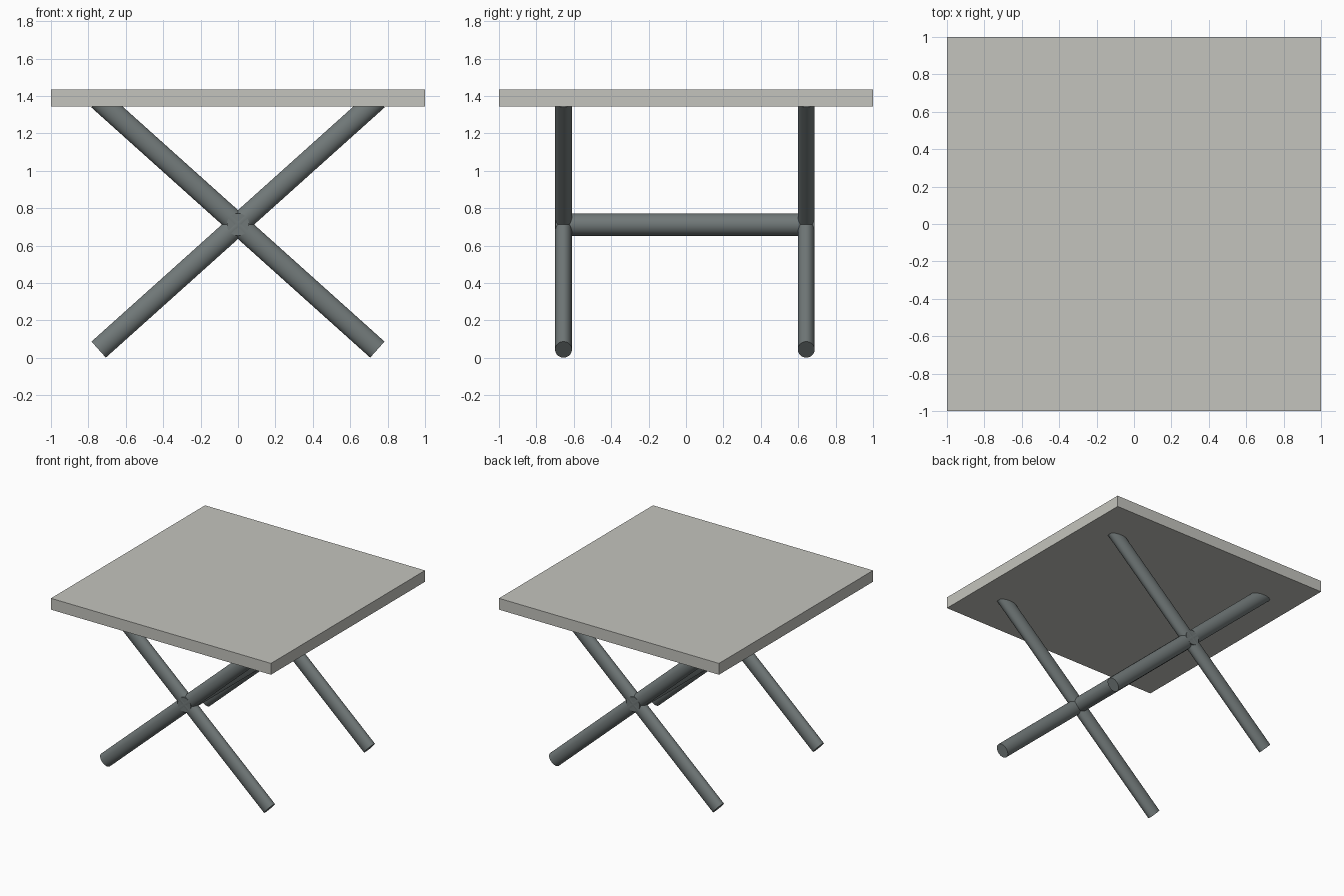
import bpy
import math
from mathutils import Vector

if "Cube" in bpy.data.objects:
    bpy.data.objects.remove(bpy.data.objects["Cube"])


def material(name, color):
    mat = bpy.data.materials.new(name)
    mat.diffuse_color = (*color, 1)
    mat.use_nodes = True
    mat.node_tree.nodes["Principled BSDF"].inputs["Base Color"].default_value = mat.diffuse_color
    return mat


STONE = material("pale_stone", (0.55, 0.55, 0.51))
METAL = material("grey_metal", (0.165, 0.19, 0.19))


def rod(name, start, end, radius, flatten=1.0):
    """Round rod between two points, optionally squashed along local y."""
    start, end = Vector(start), Vector(end)
    axis = end - start
    bpy.ops.mesh.primitive_cylinder_add(
        vertices=48, radius=radius, depth=axis.length, location=(start + end) / 2)
    obj = bpy.context.object
    obj.name = name
    obj.scale.y = flatten
    if abs(axis.y) > 0.01:
        obj.rotation_euler.x = math.pi / 2
    else:
        obj.rotation_euler.y = math.atan2(axis.x, axis.z)
    bpy.ops.object.transform_apply(location=False, rotation=True, scale=True)
    obj.data.materials.append(METAL)
    bpy.ops.object.shade_smooth_by_angle(angle=math.radians(35))
    return obj


# Square table top
bpy.ops.mesh.primitive_cube_add(size=1, location=(0, 0, 1.389))
top = bpy.context.object
top.name = "table_top"
top.scale = (2, 2, 0.093)
bpy.ops.object.transform_apply(location=False, rotation=False, scale=True)
top.data.materials.append(STONE)

# Crossed legs, slightly flattened front to back
HUB_Z = 0.7125
for place, y in (("front", -0.655), ("back", 0.643)):
    for side, s in (("left", -1), ("right", 1)):
        rod(f"{place}_{side}_leg", (s * 0.745, y, 0.044),
            (-s * 0.745, y, 2 * HUB_Z - 0.044), 0.0575, 0.78)

# Stretcher joining the two crossings
rod("stretcher", (0, -0.699, HUB_Z), (0, 0.687, HUB_Z), 0.06)
